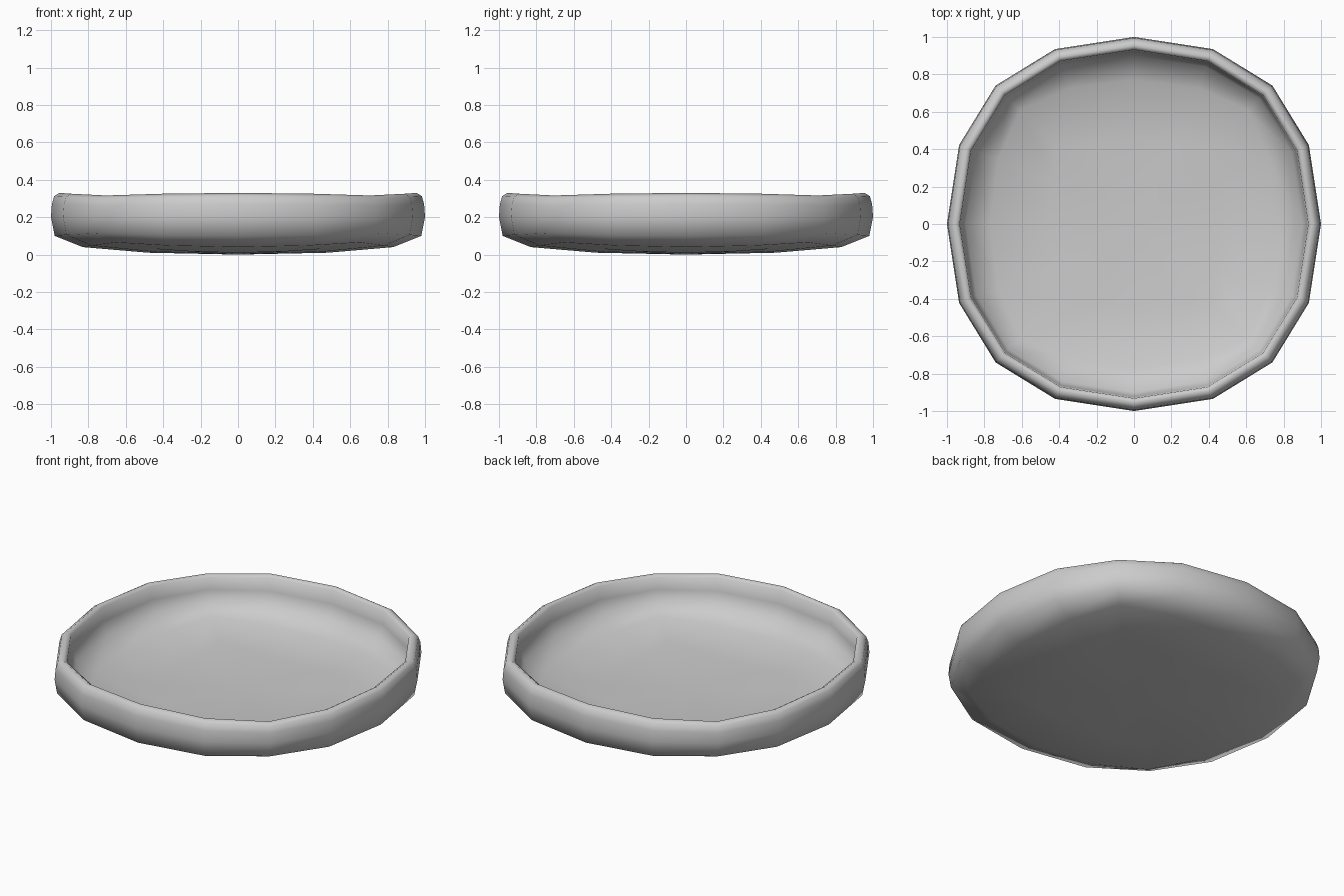
import bpy, bmesh
from mathutils import Matrix, Vector

cube = bpy.data.objects.get("Cube")
if cube:
    bpy.data.objects.remove(cube)

mat = bpy.data.materials.new("plain grey")
mat.use_nodes = True
grey = (0.6, 0.6, 0.6, 1)
mat.diffuse_color = grey
mat.node_tree.nodes["Principled BSDF"].inputs["Base Color"].default_value = grey

# Rings from the underside, over the rim, to the inner floor:
# half width, height, corner squareness, lift at the corners
rings = [
    (0.48, 0.01, 0.92, 0.02), (0.83, 0.04, 0.79, 0.025), (0.98, 0.1, 0.745, 0.015),
    (1.0, 0.2, 0.74, 0), (0.995, 0.27, 0.74, -0.007), (0.983, 0.312, 0.74, -0.012),
    (0.955, 0.33, 0.74, -0.014), (0.932, 0.315, 0.74, -0.012), (0.925, 0.23, 0.74, 0),
    (0.9, 0.15, 0.745, 0.012), (0.77, 0.09, 0.79, 0.022), (0.45, 0.065, 0.92, 0.015),
]


def make_ring(bm, width, height, square, lift):
    """Rounded square of sixteen points, built as four turned quarters."""
    side = 0.83 + 0.142 * square
    step = 0.57 * square
    quarter = [(1, 0, 0), (side, step, 0.33), (square, square, 1), (step, side, 0.33)]
    verts = []
    for turn in range(4):
        spin = Matrix.Rotation(turn * 1.5708, 3, 'Z')
        for x, y, k in quarter:
            point = Vector((x * width, y * width, height + k * lift))
            verts.append(bm.verts.new(spin @ point))
    return verts


def cap(bm, loop, height):
    centre = bm.verts.new((0, 0, height))
    for a, b in zip(loop, loop[1:] + loop[:1]):
        bm.faces.new((centre, a, b))


# Shallow dish
bm = bmesh.new()
loops = [make_ring(bm, *ring) for ring in rings]
for low, high in zip(loops, loops[1:]):
    for i in range(len(low)):
        bm.faces.new((low[i - 1], low[i], high[i], high[i - 1]))
cap(bm, loops[0], 0)
cap(bm, loops[-1], 0.058)
bmesh.ops.recalc_face_normals(bm, faces=bm.faces)
for face in bm.faces:
    face.smooth = True

mesh = bpy.data.meshes.new("dish")
bm.to_mesh(mesh)
bm.free()
mesh.materials.append(mat)
dish = bpy.data.objects.new("dish", mesh)
bpy.context.collection.objects.link(dish)
